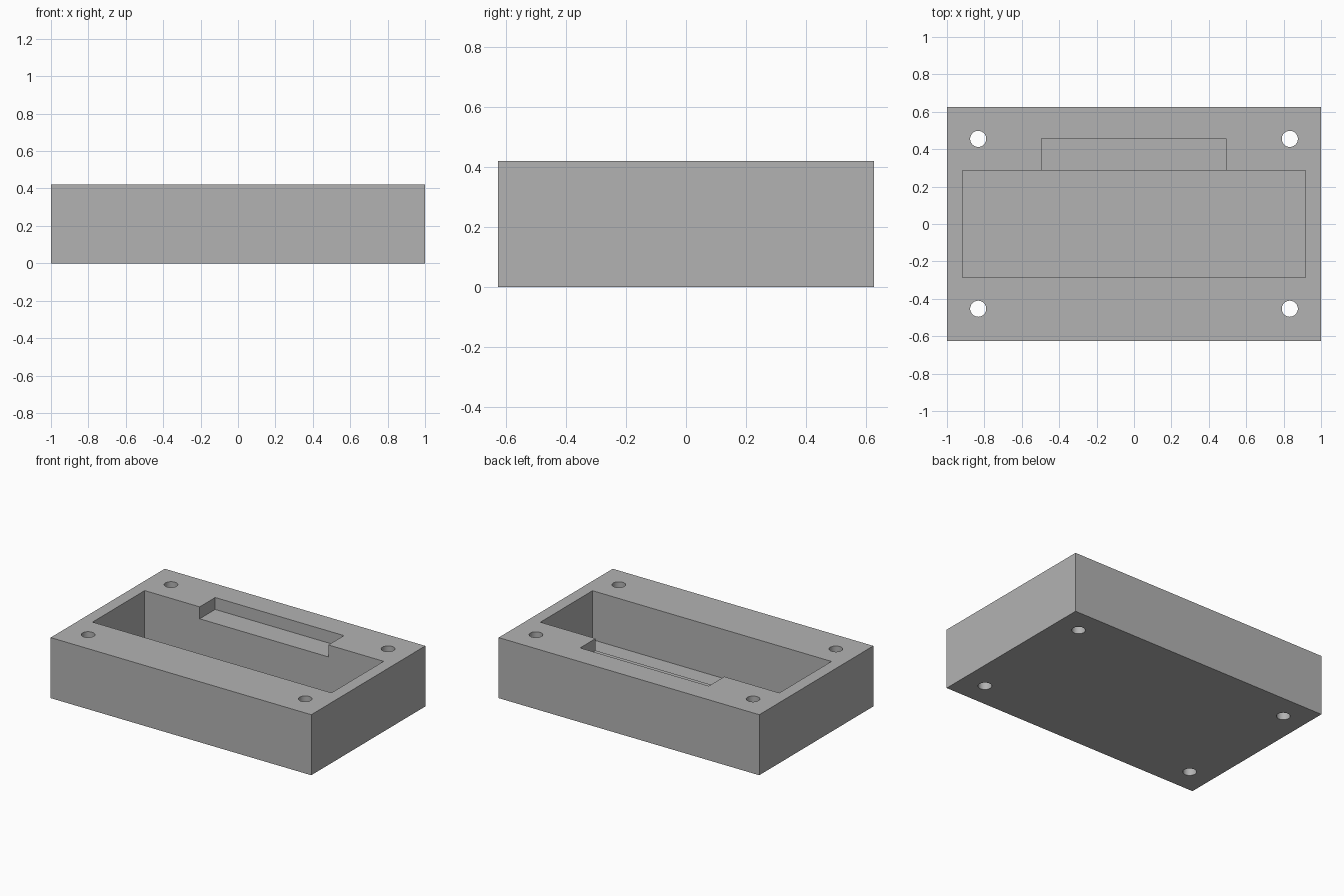
import bpy

cube = bpy.data.objects.get("Cube")
if cube:
    bpy.data.objects.remove(cube, do_unlink=True)

LENGTH, WIDTH, HEIGHT = 2.0, 1.25, 0.42
FLOOR = 0.08          # thickness under the pocket
LEDGE_DEPTH = 0.083
CLEAR = 0.1           # cutter overshoot above and below

grey = bpy.data.materials.new("plain_grey")
grey.use_nodes = True
colour = (0.45, 0.45, 0.45, 1)
grey.diffuse_color = colour
grey.node_tree.nodes["Principled BSDF"].inputs["Base Color"].default_value = colour


def block(name, x, y, z):
    """Box spanning the given (low, high) ranges."""
    spans = (x, y, z)
    bpy.ops.mesh.primitive_cube_add(size=1, location=[(a + b) / 2 for a, b in spans])
    obj = bpy.context.object
    obj.name = name
    obj.scale = [b - a for a, b in spans]
    bpy.ops.object.transform_apply(location=True, rotation=False, scale=True)
    obj.data.materials.append(grey)
    return obj


def cut(target, cutter):
    """Subtract the cutter and discard it."""
    cutter.hide_render = True
    mod = target.modifiers.new("cut", 'BOOLEAN')
    mod.operation = 'DIFFERENCE'
    mod.solver = 'EXACT'
    mod.object = cutter
    bpy.context.view_layer.objects.active = target
    bpy.ops.object.modifier_apply(modifier=mod.name)
    bpy.data.objects.remove(cutter, do_unlink=True)


# Outer block
housing = block("housing", (-LENGTH / 2, LENGTH / 2), (-WIDTH / 2, WIDTH / 2), (0, HEIGHT))
top = HEIGHT + CLEAR

# Deep pocket, and the shallow ledge behind it
cut(housing, block("pocket_cutter", (-0.917, 0.917), (-0.285, 0.287), (FLOOR, top)))
cut(housing, block("ledge_cutter", (-0.495, 0.493), (0, 0.457), (HEIGHT - LEDGE_DEPTH, top)))

# Four through holes for screws
for x in (-0.833, 0.833):
    for y in (-0.453, 0.455):
        bpy.ops.mesh.primitive_cylinder_add(
            vertices=40, radius=0.043, depth=HEIGHT + 2 * CLEAR, location=(x, y, HEIGHT / 2))
        hole = bpy.context.object
        hole.name = "screw_hole_cutter"
        hole.data.materials.append(grey)
        cut(housing, hole)

# Round hole walls, crisp edges elsewhere
bpy.ops.object.select_all(action='DESELECT')
housing.select_set(True)
bpy.context.view_layer.objects.active = housing
bpy.ops.object.shade_smooth_by_angle()
